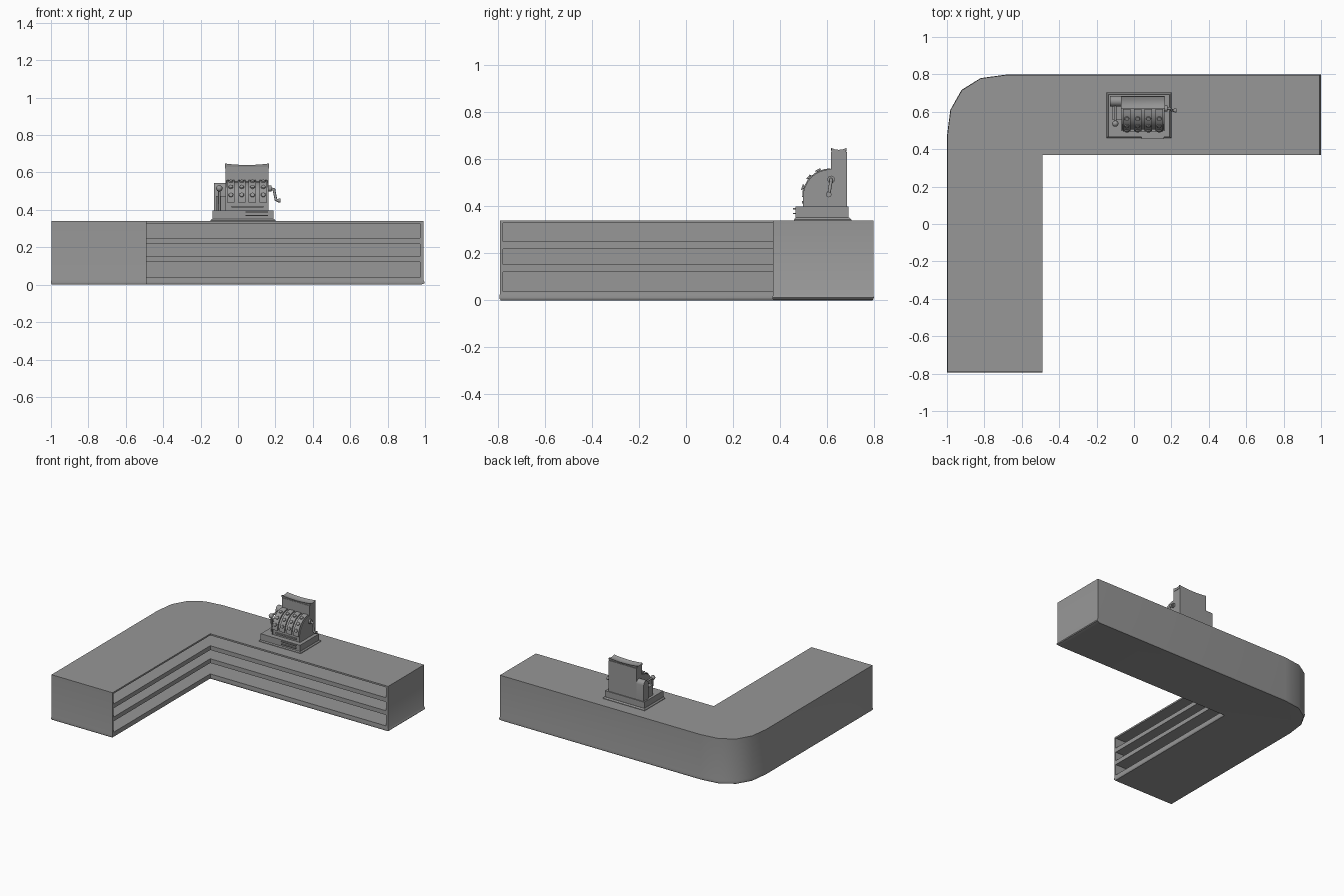
import bpy, bmesh, math
from mathutils import Vector

if "Cube" in bpy.data.objects:
    bpy.data.objects.remove(bpy.data.objects["Cube"])

grey = bpy.data.materials.new("dark_grey")
grey.diffuse_color = (0.31, 0.31, 0.31, 1)
grey.use_nodes = True
grey.node_tree.nodes["Principled BSDF"].inputs["Base Color"].default_value = grey.diffuse_color


def finish(name, bm, angle=35):
    bmesh.ops.recalc_face_normals(bm, faces=bm.faces)
    me = bpy.data.meshes.new(name)
    bm.to_mesh(me)
    bm.free()
    me.materials.append(grey)
    ob = bpy.data.objects.new(name, me)
    bpy.context.collection.objects.link(ob)
    me.shade_smooth()
    me.set_sharp_from_angle(angle=math.radians(angle))
    return ob


def loft(name, rings, angle=35):
    """Closed solid through rings of 3D points."""
    bm = bmesh.new()
    loops = [[bm.verts.new(p) for p in r] for r in rings]
    n = len(loops[0])
    for a, b in zip(loops, loops[1:]):
        for i in range(n):
            bm.faces.new((a[i], a[(i + 1) % n], b[(i + 1) % n], b[i]))
    bm.faces.new(loops[0])
    bm.faces.new(loops[-1])
    return finish(name, bm, angle)


def prism_z(name, pts, z0, z1):
    return loft(name, [[(x, y, z) for x, y in pts] for z in (z0, z1)])


def prism_x(name, pts, x0, x1):
    return loft(name, [[(x, y, z) for y, z in pts] for x in (x0, x1)])


def rect(x0, x1, y0, y1, z):
    return [(x0, y0, z), (x1, y0, z), (x1, y1, z), (x0, y1, z)]


def box(name, x0, x1, y0, y1, z0, z1):
    return loft(name, [rect(x0, x1, y0, y1, z0), rect(x0, x1, y0, y1, z1)])


def rod(name, a, b, r, r2=None, seg=12):
    """Cylinder or cone from a to b."""
    a, b = Vector(a), Vector(b)
    q = (b - a).to_track_quat('Z', 'Y')
    ring = lambda c, rad: [c + q @ Vector((rad * math.cos(t), rad * math.sin(t), 0))
                           for t in (2 * math.pi * i / seg for i in range(seg))]
    return loft(name, [ring(a, r), ring(b, r if r2 is None else r2)])


def ball(name, c, r):
    bm = bmesh.new()
    bmesh.ops.create_uvsphere(bm, u_segments=12, v_segments=8, radius=r)
    bmesh.ops.translate(bm, verts=bm.verts, vec=c)
    return finish(name, bm)


# L-shaped counter with rounded outer corner, skirting flares mostly at the right end
def outline(o):
    arc = [(-0.68, 0.797 + o), (-0.82, 0.778 + o), (-0.92 - o, 0.715 + o),
           (-0.98 - o, 0.61), (-0.998 - o, 0.47)]
    return [(-0.998 - o, -0.792 - o), (-0.49 + o, -0.792 - o), (-0.49 + o, 0.37 - o),
            (0.991 + 4 * o, 0.37 - o), (0.991 + 4 * o, 0.797 + o)] + arc


steps = [(-0.004, 0.0), (0.001, 0.006), (0.002, 0.012), (0.0, 0.026), (0.0, 0.34)]
counter = loft("counter", [[(x, y, z) for x, y in outline(o)] for o, z in steps])

# open shelves on the inner side
opening = [(-0.79, -0.778), (-0.40, -0.778), (-0.40, 0.28), (0.974, 0.28), (0.974, 0.67), (-0.79, 0.67)]
for z0, z1 in ((0.038, 0.12), (0.152, 0.218), (0.25, 0.328)):
    cutter = prism_z("shelf_cutter", opening, z0, z1)
    bpy.context.view_layer.objects.active = counter
    mod = counter.modifiers.new("shelf", 'BOOLEAN')
    mod.operation, mod.solver, mod.object = 'DIFFERENCE', 'EXACT', cutter
    bpy.ops.object.modifier_apply(modifier=mod.name)
    bpy.data.objects.remove(cutter)
counter.data.set_sharp_from_angle(angle=math.radians(35))

# register plinth and drawer base
loft("register_plinth", [rect(-0.148, 0.20, 0.46, 0.703, 0.338), rect(-0.148, 0.20, 0.46, 0.703, 0.344),
                         rect(-0.14, 0.192, 0.467, 0.694, 0.352)])
box("drawer_base", -0.137, 0.19, 0.466, 0.692, 0.35, 0.398)
for z in (0.366, 0.386):
    box("drawer_pull", 0.04, 0.16, 0.455, 0.468, z, z + 0.006)


# register body with curved front
def front(o):
    return [(0.615 + (0.117 + o) * math.cos(t), 0.44 + (0.117 + o) * math.sin(t))
            for t in (math.radians(90 + 90 * i / 8) for i in range(9))]


X0, X1 = -0.067, 0.164
prism_x("register_body", [(0.685, 0.395), (0.685, 0.55)] + front(-0.006) + [(0.504, 0.395)], X0, X1)
box("front_ledge", -0.035, 0.135, 0.494, 0.51, 0.412, 0.422)
for x in (X0, X1 - 0.006):
    prism_x("side_cheek", [(0.65, 0.395), (0.65, 0.557)] + front(0) + [(0.498, 0.395)], x, x + 0.006)

# four key banks with round keys
pitch = (X1 - X0) / 4
for i in range(4):
    cx = X0 + pitch * (i + 0.5)
    prism_x("key_bank", [(0.615, 0.44)] + front(0.004), cx - 0.02, cx + 0.02)
    for deg in (115, 138, 161):
        t = math.radians(deg)
        d = Vector((0, math.cos(t), math.sin(t)))
        c = Vector((cx, 0.615, 0.44))
        rod("key_stem", c + d * 0.116, c + d * 0.125, 0.007)
        rod("key_cap", c + d * 0.123, c + d * 0.129, 0.013, 0.011)

# display tower and concave crest
box("display_tower", X0, X1, 0.617, 0.685, 0.53, 0.63)
rings = []
for i in range(13):
    u = -1 + i / 6
    x = 0.0485 + u * 0.118
    top = [(0.65 + v * 0.033, 0.632 + 0.008 * u * u + 0.008 * v * v) for v in (-1, -0.5, 0, 0.5, 1)]
    rings.append([(x, 0.679, 0.622), (x, 0.621, 0.622)] + [(x, y, z) for y, z in top])
loft("tower_crest", rings)

# side housing with rounded top and knob lever on the left
hood = [(0.657 + 0.028 * math.cos(t), 0.517 + 0.028 * math.sin(t))
        for t in (math.pi * i / 8 for i in range(9))]
prism_x("side_housing", hood + [(0.629, 0.395), (0.685, 0.395)], -0.127, X0)
box("side_step", -0.118, X0, 0.56, 0.64, 0.395, 0.475)
rod("left_pivot", (-0.10, 0.64, 0.515), (-0.10, 0.545, 0.515), 0.007)
rod("left_stem", (-0.10, 0.545, 0.395), (-0.10, 0.54, 0.52), 0.006)
ball("left_knob", (-0.10, 0.537, 0.515), 0.017)

# crank on the right
rod("crank_hub", (X1 - 0.002, 0.617, 0.514), (0.178, 0.617, 0.514), 0.016)
path = [(0.176, 0.617, 0.514), (0.192, 0.617, 0.508), (0.203, 0.608, 0.454), (0.213, 0.607, 0.450)]
for a, b in zip(path, path[1:]):
    rod("crank_arm", a, b, 0.007)
    ball("crank_joint", b, 0.008)
rod("crank_grip", path[-1], (0.228, 0.607, 0.450), 0.009, 0.012)
